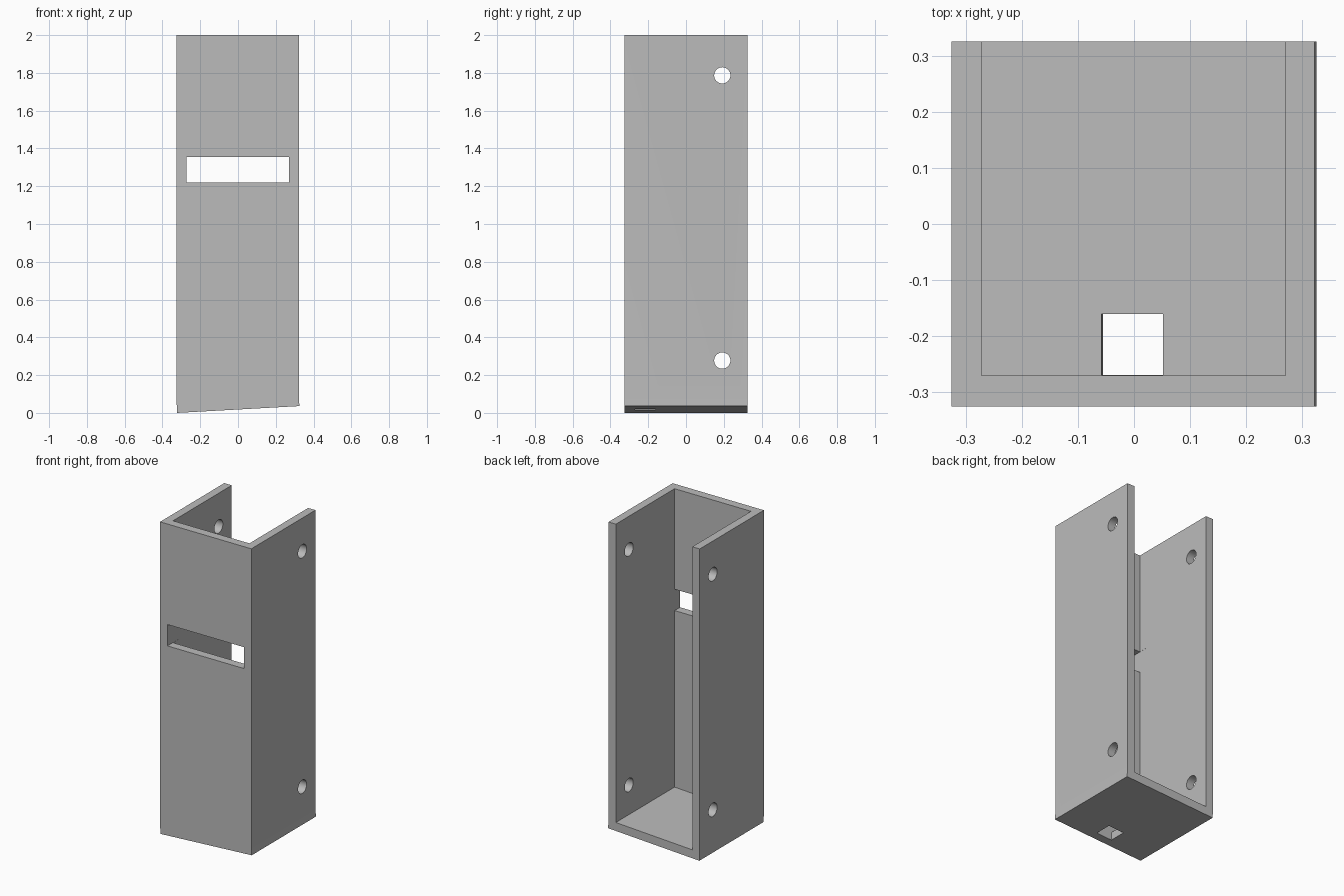
import bpy, bmesh, math
from mathutils import Matrix

if "Cube" in bpy.data.objects:
    bpy.data.objects.remove(bpy.data.objects["Cube"])

TILT = math.radians(3.2)          # slope of the floor slab

grey = bpy.data.materials.new("plain grey")
grey.diffuse_color = (0.5, 0.5, 0.5, 1)
grey.use_nodes = True
grey.node_tree.nodes["Principled BSDF"].inputs["Base Color"].default_value = grey.diffuse_color


def make_object(name, bm):
    bmesh.ops.recalc_face_normals(bm, faces=bm.faces)
    mesh = bpy.data.meshes.new(name)
    bm.to_mesh(mesh)
    bm.free()
    mesh.materials.append(grey)
    ob = bpy.data.objects.new(name, mesh)
    bpy.context.collection.objects.link(ob)
    return ob


def prism(name, profile, y0, y1):
    """Extrude an x-z profile along y."""
    bm = bmesh.new()
    face = bm.faces.new([bm.verts.new((x, y0, z)) for x, z in profile])
    out = bmesh.ops.extrude_face_region(bm, geom=[face])
    verts = [v for v in out["geom"] if isinstance(v, bmesh.types.BMVert)]
    bmesh.ops.translate(bm, verts=verts, vec=(0, y1 - y0, 0))
    return make_object(name, bm)


def box(name, centre, size, tilt=0.0):
    bm = bmesh.new()
    m = Matrix.Translation(centre) @ Matrix.Rotation(-tilt, 4, 'Y') @ Matrix.Diagonal((*size, 1))
    bmesh.ops.create_cube(bm, size=1, matrix=m)
    return make_object(name, bm)


def cylinder_x(name, y, z, radius):
    bm = bmesh.new()
    m = Matrix.Translation((0, y, z)) @ Matrix.Rotation(math.pi / 2, 4, 'Y')
    bmesh.ops.create_cone(bm, cap_ends=True, segments=32, radius1=radius,
                          radius2=radius, depth=1, matrix=m)
    return make_object(name, bm)


# Open-backed housing with a slightly tilted base
housing = prism("housing", [(-0.322, 0.0), (0.325, 0.036), (0.322, 0.09),
                            (0.322, 2.0), (-0.325, 2.0), (-0.325, 0.054)], -0.325, 0.325)

cutters = [
    # interior, open at the top and back
    prism("interior_cutter", [(-0.272, 0.057), (0.27, 0.087), (0.27, 2.2), (-0.272, 2.2)], -0.27, 0.6),
    # wide slot in the front wall
    box("slot_cutter", (-0.0015, -0.32, 1.287), (0.543, 0.2, 0.137)),
    # square cable hole through the floor
    box("floor_hole_cutter", (-0.0015, -0.215, 0.045), (0.11, 0.109, 0.2), TILT),
    # screw holes through both side walls
    cylinder_x("upper_hole_cutter", 0.192, 1.787, 0.043),
    cylinder_x("lower_hole_cutter", 0.192, 0.277, 0.043),
]
for c in cutters:
    mod = housing.modifiers.new(c.name, 'BOOLEAN')
    mod.operation = 'DIFFERENCE'
    mod.solver = 'EXACT'
    mod.object = c

# Bake the cuts, then drop the cutters
bpy.context.view_layer.update()
deps = bpy.context.evaluated_depsgraph_get()
cut_mesh = bpy.data.meshes.new_from_object(housing.evaluated_get(deps))
housing.modifiers.clear()
housing.data = cut_mesh
for c in cutters:
    bpy.data.objects.remove(c)

# Smooth hole walls, sharp edges elsewhere
bpy.context.view_layer.objects.active = housing
housing.select_set(True)
bpy.ops.object.shade_smooth_by_angle(angle=math.radians(30))
